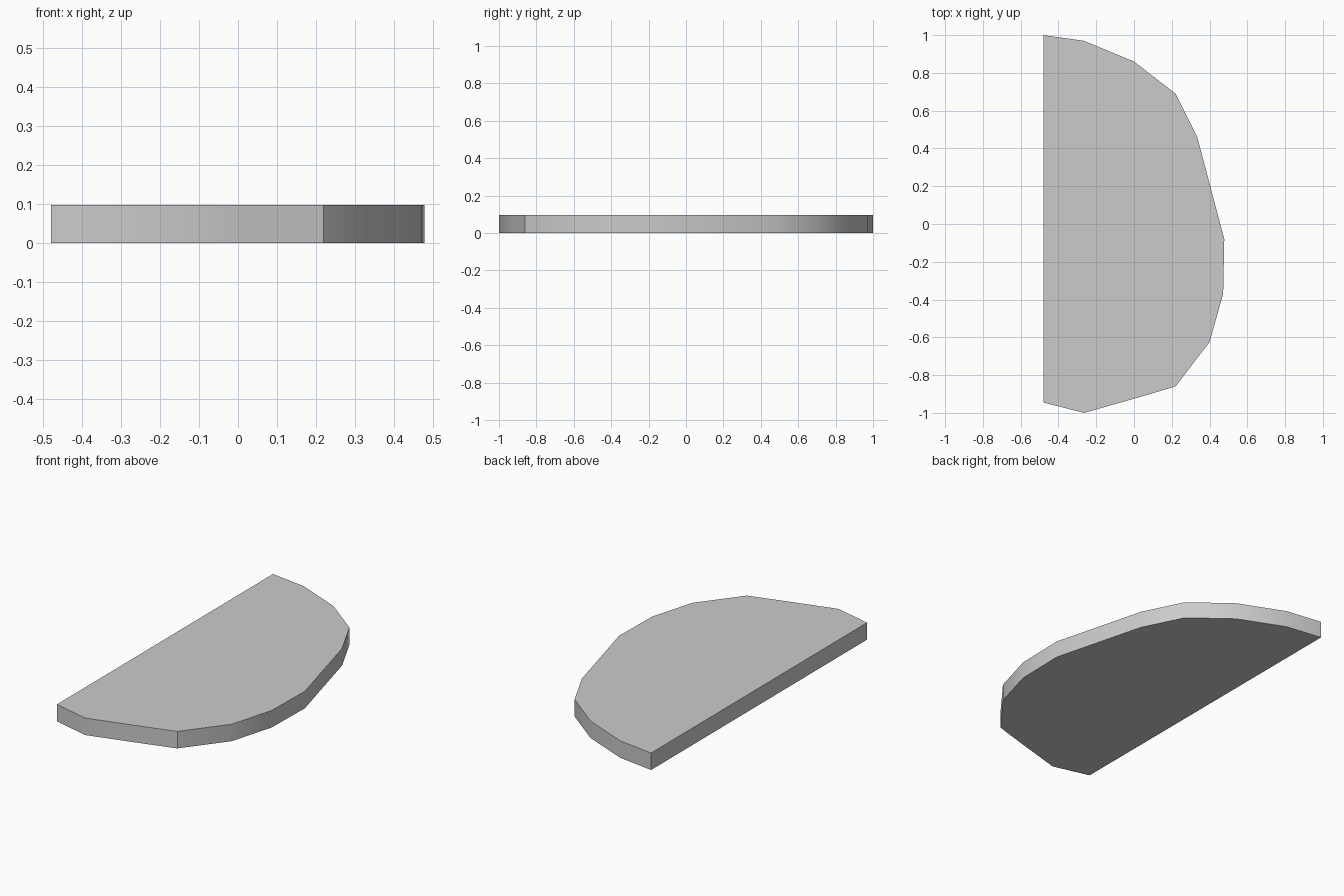
import bpy, bmesh

if "Cube" in bpy.data.objects:
    bpy.data.objects.remove(bpy.data.objects["Cube"])

HEIGHT = 0.097

# Outline of the half-round slab, seen from above
outline = [(-0.48, 1.0), (-0.48, -0.945), (-0.265, -1.0), (0.0, -0.925),
           (0.22, -0.86), (0.40, -0.625), (0.472, -0.37), (0.478, -0.08),
           (0.335, 0.46), (0.22, 0.69), (0.0, 0.86), (-0.265, 0.97)]

# Slab: fill the outline and extrude it upwards
bm = bmesh.new()
base = bm.faces.new([bm.verts.new((x, y, 0)) for x, y in outline])
result = bmesh.ops.extrude_face_region(bm, geom=[base], use_keep_orig=True)
top = [v for v in result["geom"] if isinstance(v, bmesh.types.BMVert)]
bmesh.ops.translate(bm, verts=top, vec=(0, 0, HEIGHT))
bmesh.ops.recalc_face_normals(bm, faces=bm.faces)

mesh = bpy.data.meshes.new("half_round_slab")
bm.to_mesh(mesh)
bm.free()
slab = bpy.data.objects.new("half_round_slab", mesh)
bpy.context.collection.objects.link(slab)

# Soften the curved rim, keep the top, bottom and straight edge crisp
bpy.context.view_layer.objects.active = slab
slab.select_set(True)
bpy.ops.object.shade_smooth_by_angle(angle=0.6)
